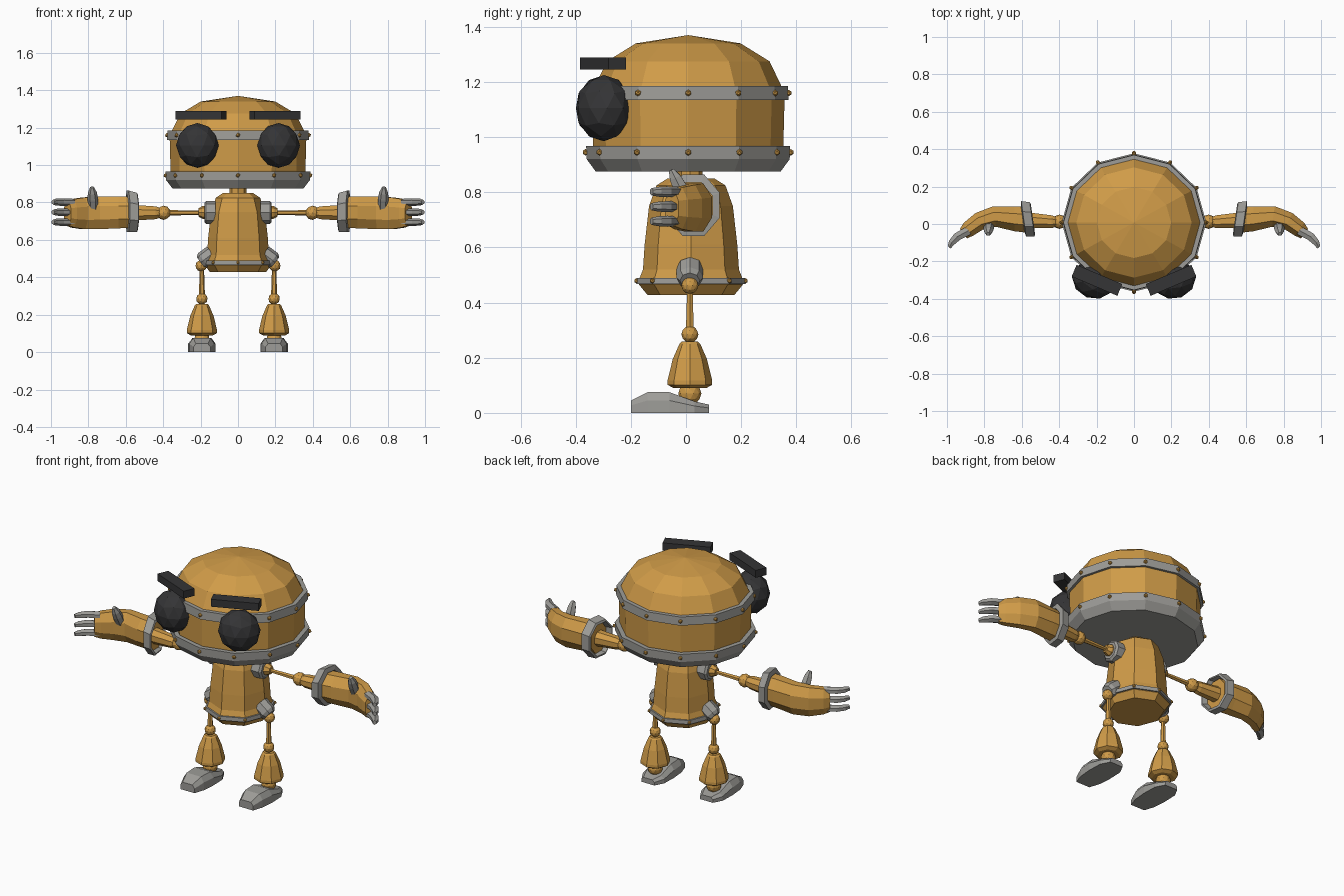
import bpy, bmesh, math
from mathutils import Vector, Matrix

if "Cube" in bpy.data.objects:
    bpy.data.objects.remove(bpy.data.objects["Cube"])


def material(name, col):
    m = bpy.data.materials.new(name)
    m.diffuse_color = (*col, 1)
    m.use_nodes = True
    m.node_tree.nodes["Principled BSDF"].inputs["Base Color"].default_value = m.diffuse_color
    return m


GOLD = material("gold paint", (0.63, 0.33, 0.065))
GREY = material("grey metal", (0.34, 0.335, 0.315))
DARK = material("dark rubber", (0.035, 0.035, 0.037))


def finish(name, bm, mat):
    bmesh.ops.recalc_face_normals(bm, faces=bm.faces)
    me = bpy.data.meshes.new(name)
    bm.to_mesh(me)
    bm.free()
    me.materials.append(mat)
    ob = bpy.data.objects.new(name, me)
    bpy.context.collection.objects.link(ob)
    return ob


def skin(name, rings, mat, caps=True, loop=False):
    """Bridge rings of equal point count with quads."""
    bm = bmesh.new()
    vs = [[bm.verts.new(p) for p in r] for r in rings]
    n = len(vs[0])
    pairs = list(zip(vs, vs[1:])) + ([(vs[-1], vs[0])] if loop else [])
    for a, b in pairs:
        for i in range(n):
            j = (i + 1) % n
            bm.faces.new((a[i], a[j], b[j], b[i]))
    if caps and not loop:
        bm.faces.new(vs[0])
        bm.faces.new(vs[-1])
    bmesh.ops.remove_doubles(bm, verts=bm.verts, dist=0.0005)
    return finish(name, bm, mat)


def lathe(name, prof, n, mat, at=(0, 0, 0), axis=(0, 0, 1), sx=1, sy=1, loop=False):
    """Turn (radius, height) points about an axis."""
    q = Vector((0, 0, 1)).rotation_difference(Vector(axis))
    rings = []
    for r, h in prof:
        rings.append([Vector(at) + q @ Vector((sx * r * math.cos(math.tau * i / n),
                                               sy * r * math.sin(math.tau * i / n), h))
                      for i in range(n)])
    return skin(name, rings, mat, loop=loop)


def loft(name, secs, n, mat, s=1, loop=False):
    """Sections: x, y, z, heading angle, side radius, height radius."""
    rings = []
    for x, y, z, a, ra, rb in secs:
        a = math.radians(a)
        ring = []
        for i in range(n):
            t = math.tau * (i + 0.5) / n
            u, v = ra * math.cos(t), rb * math.sin(t)
            ring.append((s * (x - math.sin(a) * u), y + math.cos(a) * u, z + v))
        rings.append(ring)
    return skin(name, rings, mat, loop=loop)


def ball(name, at, r, mat, sub=2, scale=(1, 1, 1), turn=0):
    bm = bmesh.new()
    m = Matrix.Translation(at) @ Matrix.Rotation(turn, 4, 'Z') @ Matrix.Diagonal((*scale, 1))
    bmesh.ops.create_icosphere(bm, subdivisions=sub, radius=r, matrix=m)
    return finish(name, bm, mat)


def rivets(name, n, rx, ry, cy, z, r):
    bm = bmesh.new()
    for i in range(n):
        t = math.tau * i / n
        bmesh.ops.create_icosphere(bm, subdivisions=1, radius=r, matrix=Matrix.Translation(
            (rx * math.cos(t), cy + ry * math.sin(t), z)))
    finish(name, bm, GOLD)


# Head: twelve-sided dome, two bands, rivets
HC = (0, 0.008, 0)
K = 1.045
lathe("head_dome", [(0.335, 0.93), (0.345, 0.97), (0.35, 1.16), (0.295, 1.275),
                    (0.19, 1.34), (0.0, 1.37)], 12, GOLD, HC, sx=K)
lathe("head_base_band", [(0.335, 0.875), (0.368, 0.92), (0.37, 0.967), (0.34, 0.967)],
      12, GREY, HC, sx=K)
lathe("head_upper_band", [(0.335, 1.135), (0.364, 1.135), (0.361, 1.185), (0.325, 1.185)],
      12, GREY, HC, sx=K, loop=True)
rivets("head_base_rivets", 12, 0.387, 0.372, 0.008, 0.945, 0.012)
rivets("head_upper_rivets", 12, 0.379, 0.364, 0.008, 1.16, 0.012)

# Neck
lathe("neck", [(0.045, 0.82), (0.045, 0.89)], 8, GOLD, (0, 0.015, 0))

# Body: eight-sided bell, waist band, rivets
BC = (0, 0.018, 0)
lathe("body", [(0.158, 0.428), (0.188, 0.465), (0.188, 0.485), (0.174, 0.52), (0.168, 0.61),
               (0.152, 0.75), (0.125, 0.825), (0.085, 0.85)], 8, GOLD, BC, sx=0.95)
lathe("waist_band", [(0.17, 0.467), (0.198, 0.467), (0.196, 0.49), (0.17, 0.49)],
      8, GREY, BC, sx=0.95, loop=True)
rivets("waist_rivets", 8, 0.187, 0.197, 0.018, 0.479, 0.01)

for s, side in ((-1, "left"), (1, "right")):
    # Eye and brow
    ball(side + "_eye", (s * 0.217, -0.298, 1.105), 0.12, DARK, 2, (0.97, 0.84, 1), s * 0.38)
    bm = bmesh.new()
    bmesh.ops.create_cube(bm, size=1, matrix=Matrix.Translation((s * 0.198, -0.301, 1.267))
                          @ Matrix.Rotation(s * 0.4, 4, 'Z') @ Matrix.Diagonal((0.265, 0.068, 0.044, 1)))
    finish(side + "_brow", bm, DARK)

    # Hip and leg
    lx = s * 0.193
    lathe(side + "_hip_socket", [(0.048, -0.06), (0.048, 0.0), (0.036, 0.018)], 8, GREY,
          (s * 0.185, 0.014, 0.49), (s * 0.8, 0, -0.6))
    ball(side + "_hip_ball", (s * 0.197, 0.014, 0.462), 0.031, GOLD)
    lathe(side + "_thigh_rod", [(0.017, 0.28), (0.011, 0.46)], 6, GOLD, (lx, 0.014, 0))
    ball(side + "_knee_ball", (lx, 0.014, 0.285), 0.031, GOLD)
    lathe(side + "_shin", [(0.06, 0.09), (0.081, 0.102), (0.081, 0.118), (0.062, 0.195),
                           (0.038, 0.25), (0.03, 0.258)], 8, GOLD, (lx, 0.014, 0))
    ball(side + "_ankle_ball", (lx, 0.014, 0.07), 0.042, GOLD)
    # Foot: rounded toe, tapering heel
    foot = []
    for y, w, h in ((-0.2, 0.046, 0.045), (-0.14, 0.066, 0.075), (-0.06, 0.073, 0.075),
                    (0.03, 0.07, 0.042), (0.083, 0.042, 0.03)):
        foot.append([(lx + a * w, y, b * h) for a, b in
                     ((-1, 0), (1, 0), (1, 0.6), (0.7, 1), (-0.7, 1), (-1, 0.6))])
    skin(side + "_foot", foot, GREY)

    # Shoulder and arm
    lathe(side + "_shoulder_plate", [(0.062, 0.12), (0.062, 0.17), (0.05, 0.18)], 8, GREY,
          (0, 0.012, 0.747), (s, 0, 0))
    lathe(side + "_shoulder_boss", [(0.034, 0.17), (0.034, 0.19), (0.022, 0.212)], 8, GOLD,
          (0, 0.012, 0.747), (s, 0, 0))
    lathe(side + "_upper_arm_rod", [(0.011, 0.2), (0.015, 0.39)], 6, GOLD,
          (0, 0.012, 0.745), (s, 0, 0))
    ball(side + "_elbow_ball", (s * 0.398, 0.012, 0.745), 0.038, GOLD)
    loft(side + "_forearm", [(0.42, 0.012, 0.745, 0, 0.03, 0.03), (0.44, 0.012, 0.745, 0, 0.037, 0.037),
                             (0.57, 0.02, 0.745, 0, 0.046, 0.046)], 8, GOLD, s)
    # Cuff ring, slightly tilted
    loft(side + "_cuff", [(0.54, 0.025, 0.747, -8, 0.09, 0.1), (0.545, 0.025, 0.747, -8, 0.1, 0.113),
                          (0.59, 0.027, 0.753, -8, 0.104, 0.12), (0.595, 0.027, 0.753, -8, 0.075, 0.09)],
         8, GREY, s, loop=True)
    # Glove curving forward
    loft(side + "_hand", [(0.56, 0.022, 0.747, 0, 0.076, 0.09), (0.64, 0.028, 0.747, 0, 0.072, 0.092),
                          (0.745, 0.04, 0.745, -8, 0.06, 0.095), (0.825, 0.016, 0.742, -28, 0.052, 0.092),
                          (0.885, -0.028, 0.742, -36, 0.046, 0.082),
                          (0.912, -0.052, 0.742, -38, 0.034, 0.07)], 8, GOLD, s)
    # Fingers and thumb
    for k, z in enumerate((0.695, 0.748, 0.802)):
        loft(f"{side}_finger_{k + 1}", [(0.885, -0.035, z, -36, 0.027, 0.019),
                                        (0.945, -0.068, z, -45, 0.026, 0.02),
                                        (0.975, -0.1, z, -52, 0.02, 0.018),
                                        (0.988, -0.125, z, -55, 0.011, 0.013)], 6, GREY, s)
    lathe(side + "_thumb", [(0.026, -0.03), (0.028, 0.035), (0.024, 0.07), (0.011, 0.102)], 6, GREY,
          (s * 0.775, -0.008, 0.79), (s * 0.05, -0.45, 0.9))
